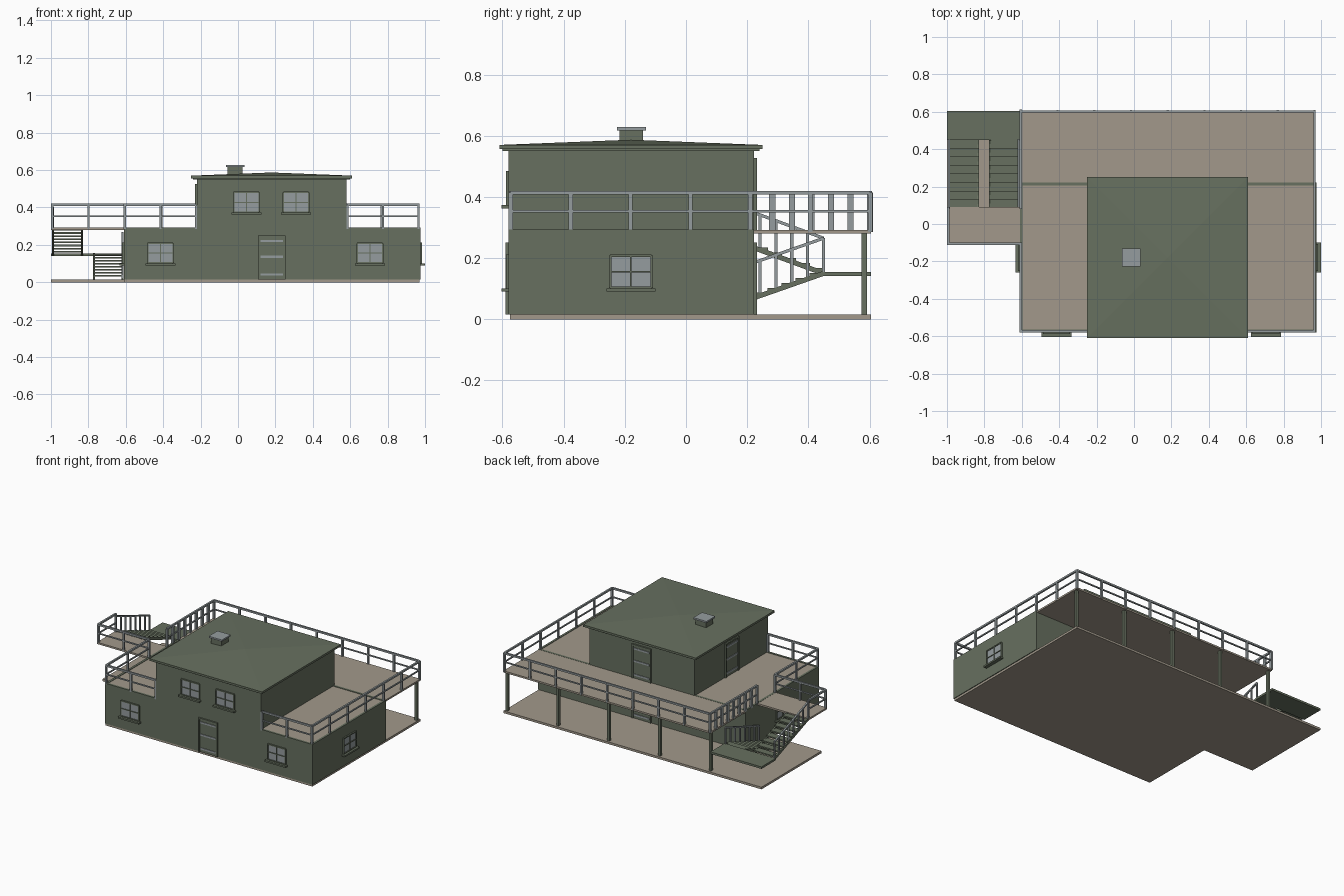
import bpy, bmesh, math
from mathutils import Matrix, Vector

if "Cube" in bpy.data.objects:
    bpy.data.objects.remove(bpy.data.objects["Cube"])


def mat(name, c):
    m = bpy.data.materials.new(name)
    m.diffuse_color = (*c, 1)
    m.use_nodes = True
    m.node_tree.nodes["Principled BSDF"].inputs["Base Color"].default_value = m.diffuse_color
    return m


GREEN = mat("olive_green", (0.135, 0.162, 0.115))
TAN = mat("concrete_tan", (0.36, 0.318, 0.258))
GREY = mat("metal_grey", (0.30, 0.335, 0.345))


class Part:
    """Collects boxes and beams into one object."""
    def __init__(self, name, m):
        self.name, self.m, self.bm = name, m, bmesh.new()

    def box(self, x0, x1, y0, y1, z0, z1, M=Matrix()):
        T = Matrix.Translation(((x0 + x1) / 2, (y0 + y1) / 2, (z0 + z1) / 2))
        S = Matrix.Diagonal((abs(x1 - x0), abs(y1 - y0), abs(z1 - z0), 1))
        bmesh.ops.create_cube(self.bm, size=1, matrix=M @ T @ S)
        return self

    def beam(self, a, b, w=0.012, h=0.012):
        a, b = Vector(a), Vector(b)
        d = b - a
        R = d.to_track_quat('Y', 'Z').to_matrix().to_4x4()
        S = Matrix.Diagonal((w, d.length, h, 1))
        bmesh.ops.create_cube(self.bm, size=1, matrix=Matrix.Translation((a + b) / 2) @ R @ S)
        return self

    def done(self):
        me = bpy.data.meshes.new(self.name)
        self.bm.to_mesh(me)
        self.bm.free()
        me.materials.append(self.m)
        ob = bpy.data.objects.new(self.name, me)
        bpy.context.collection.objects.link(ob)
        return ob


# Ground slab, with a side part under the stairs
p = Part("ground_slab", TAN)
p.box(-0.61, 0.97, -0.575, 0.605, 0, 0.015)
p.box(-1, -0.61, -0.05, 0.605, 0, 0.015).done()

# Lower storey with a low rim, and upper storey
p = Part("lower_walls", GREEN)
p.box(-0.61, 0.975, -0.58, 0.222, 0.015, 0.284)
for x in (-0.61, 0.96):
    p.box(x, x + 0.015, -0.58, 0.222, 0.284, 0.293)
for y in (-0.58, 0.207):
    p.box(-0.595, 0.96, y, y + 0.015, 0.284, 0.293)
p.done()
Part("terrace_floor", TAN).box(-0.595, 0.96, -0.565, 0.207, 0.284, 0.29).done()
Part("upper_walls", GREEN).box(-0.22, 0.58, -0.58, 0.222, 0.285, 0.56).done()

# Shallow hipped roof with fascia
p = Part("roof", GREEN)
p.box(-0.24, 0.60, -0.60, 0.24, 0.550, 0.558)
p.box(-0.25, 0.61, -0.61, 0.25, 0.556, 0.570)
M = Matrix.Translation((0.18, -0.18, 0.5785)) @ Matrix.Rotation(math.pi / 4, 4, 'Z')
bmesh.ops.create_cone(p.bm, cap_ends=True, segments=4, radius1=0.43 * math.sqrt(2),
                      radius2=0, depth=0.017, matrix=M)
p.done()
Part("vent_stack", GREEN).box(-0.055, 0.025, -0.217, -0.14, 0.57, 0.618).done()
Part("vent_cap", GREY).box(-0.065, 0.035, -0.226, -0.13, 0.617, 0.628).done()

# Rear deck, side landing and deck posts
p = Part("rear_deck", TAN)
p.box(-0.61, 0.97, 0.222, 0.605, 0.28, 0.292)
p.box(-1, -0.61, -0.11, 0.09, 0.28, 0.292).done()
p = Part("deck_posts", GREEN)
for i in range(5):
    x = -0.597 + i * 0.388
    p.box(x - 0.009, x + 0.009, 0.573, 0.591, 0.015, 0.28)
p.done()

# Windows and doors: local x runs along the wall, local -y points outward
FACES = {"front": ((0.18, -0.58), 0), "back": ((0.18, 0.222), math.pi),
         "right": ((0.975, -0.18), math.pi / 2), "left": ((-0.61, -0.18), -math.pi / 2),
         "upper_left": ((-0.22, -0.18), -math.pi / 2)}


def wall(face):
    (x, y), a = FACES[face]
    return Matrix.Translation((x, y, 0)) @ Matrix.Rotation(a, 4, 'Z')


glass, frames, sills = (Part("window_glass", GREY), Part("window_frames", GREEN),
                        Part("window_sills", GREEN))
for face, u, z in (("front", -0.595, 0.103), ("front", 0.525, 0.103),
                   ("front", -0.135, 0.375), ("front", 0.13, 0.375),
                   ("left", 0, 0.103), ("right", 0, 0.103)):
    M = wall(face)
    h, t = 0.068, 0.105
    glass.box(u - h, u + h, -0.004, 0.005, z, z + t, M)
    for s in (-h, h, 0):
        w = 0.004 if s else 0.0025
        frames.box(u + s - w, u + s + w, -0.009, 0.005, z, z + t, M)
    for s, w in ((0, 0.004), (t / 2, 0.0025), (t, 0.004)):
        frames.box(u - h, u + h, -0.009, 0.005, z + s - w, z + s + w, M)
    sills.box(u - 0.08, u + 0.08, -0.024, 0.005, z - 0.013, z - 0.002, M)
for p in (glass, frames, sills):
    p.done()

doors, bars, dframes = (Part("door_panels", GREEN), Part("door_bars", GREY),
                        Part("door_frames", GREEN))
for face, z in (("front", 0.016), ("back", 0.016), ("back", 0.292), ("upper_left", 0.29)):
    M = wall(face)
    doors.box(-0.065, 0.065, -0.004, 0.005, z, z + 0.225, M)
    for s in (0.025, 0.12, 0.205):
        bars.box(-0.06, 0.06, -0.008, 0.005, z + s - 0.006, z + s + 0.006, M)
    for s in (-0.068, 0.068):
        dframes.box(s - 0.005, s + 0.005, -0.01, 0.005, z, z + 0.235, M)
    dframes.box(-0.073, 0.073, -0.01, 0.005, z + 0.225, z + 0.235, M)
for p in (doors, bars, dframes):
    p.done()

# Railings around the terrace, deck and landing
Z0, Z1 = 0.285, 0.42


def railing(name, a, b, n, post=0.014):
    p = Part(name, GREY)
    for i in range(n + 1):
        x, y = (a[k] + (b[k] - a[k]) * i / n for k in (0, 1))
        p.box(x - 0.006, x + 0.006, y - post / 2, y + post / 2, Z0, Z1 - 0.006)
    p.beam((*a, Z1 - 0.006), (*b, Z1 - 0.006))
    p.beam((*a, 0.353), (*b, 0.353), 0.008, 0.008)
    p.done()


railing("right_railing", (0.965, -0.573), (0.965, 0.602), 6)
railing("rear_railing", (-0.605, 0.602), (0.965, 0.602), 8)
railing("front_left_railing", (-0.605, -0.573), (-0.225, -0.573), 2)
railing("front_right_railing", (0.585, -0.573), (0.965, -0.573), 2)
railing("left_railing", (-0.605, -0.573), (-0.605, -0.105), 2)
railing("landing_front_railing", (-0.993, -0.105), (-0.605, -0.105), 2)
railing("landing_left_railing", (-0.993, -0.105), (-0.993, 0.085), 1)
railing("stair_side_railing", (-0.605, 0.09), (-0.605, 0.602), 8, 0.02)

# Stairs: two flights joined by a half landing
Part("half_landing", GREEN).box(-1, -0.61, 0.45, 0.605, 0.141, 0.155).done()


def flight(name, x0, x1, z_at_start, rail_x):
    y0, y1, n, zl = 0.085, 0.45, 8, 0.15
    steps, strings, rail = (Part(name + "_treads", GREEN), Part(name + "_stringers", GREEN),
                            Part(name + "_handrail", GREY))
    for i in range(n):
        t = (i + 0.5) / n
        y, z = y0 + (y1 - y0) * t, z_at_start + (zl - z_at_start) * t
        steps.box(x0, x1, y - 0.024, y + 0.024, z, z + 0.009)
    for x in (x0 + 0.005, x1 - 0.005):
        strings.beam((x, y0, z_at_start), (x, y1, zl), 0.01, 0.016)
    for i in range(8):
        t = i / 7
        y, z = y0 + (y1 - y0) * t, z_at_start + (zl - z_at_start) * t
        rail.box(rail_x - 0.004, rail_x + 0.004, y - 0.005, y + 0.005, z, z + 0.115)
    rail.beam((rail_x, y0, z_at_start + 0.115), (rail_x, y1, zl + 0.115), 0.01, 0.01)
    for p in (steps, strings, rail):
        p.done()


flight("upper_flight", -0.995, -0.83, 0.284, -0.99)
flight("lower_flight", -0.775, -0.612, 0.022, -0.618)
